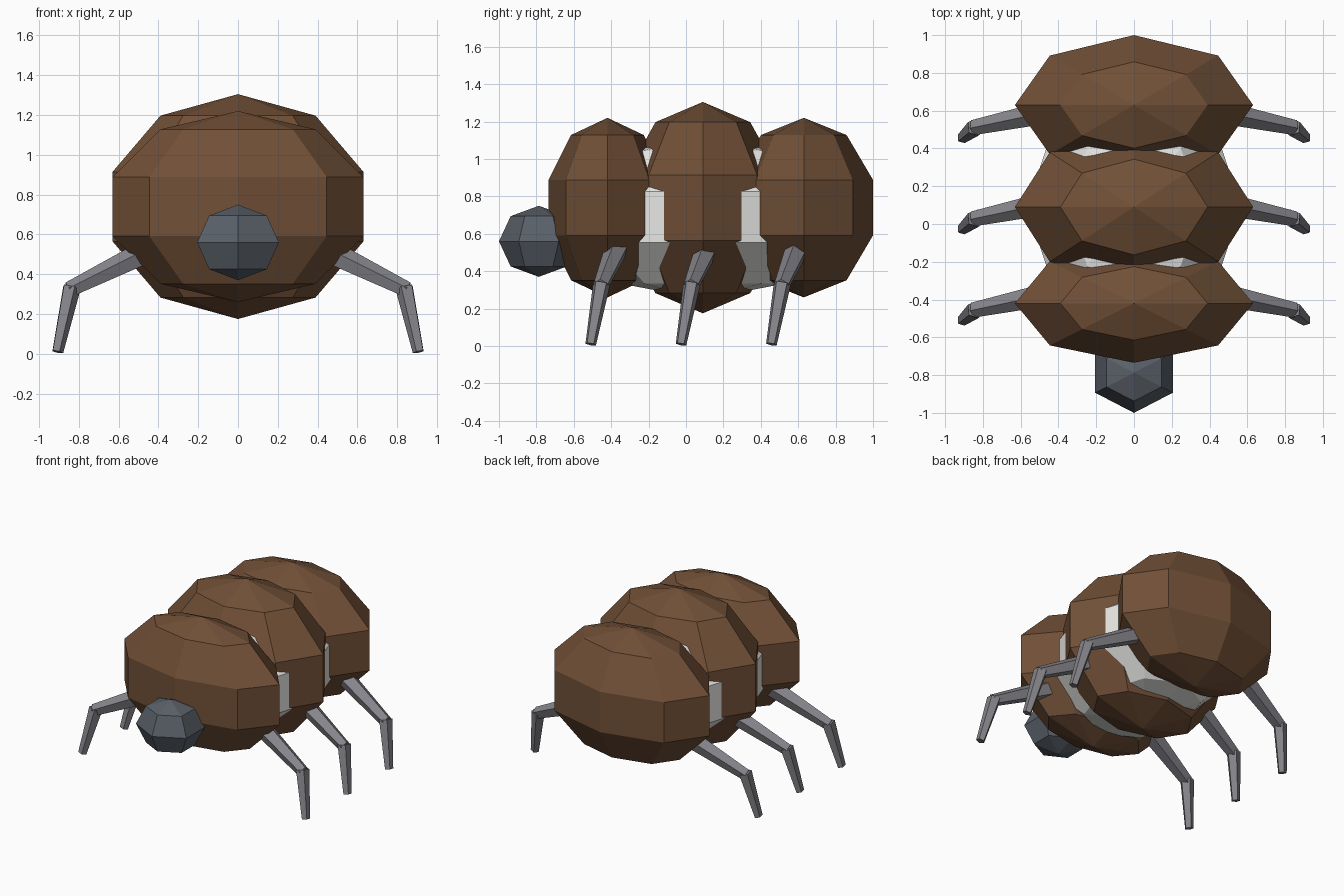
import bpy, bmesh
from mathutils import Vector, Matrix

if "Cube" in bpy.data.objects:
    bpy.data.objects.remove(bpy.data.objects["Cube"])


def material(name, rgb):
    m = bpy.data.materials.new(name)
    m.diffuse_color = (*rgb, 1)
    m.use_nodes = True
    m.node_tree.nodes["Principled BSDF"].inputs["Base Color"].default_value = m.diffuse_color
    return m


SHELL = material("brown shell", (0.165, 0.080, 0.038))
CORE = material("pale core", (0.80, 0.80, 0.78))
HEAD = material("slate head", (0.100, 0.116, 0.138))
LEG = material("grey legs", (0.235, 0.235, 0.26))


def finish(bm, name, mat):
    me = bpy.data.meshes.new(name)
    bmesh.ops.recalc_face_normals(bm, faces=bm.faces)
    bm.to_mesh(me)
    bm.free()
    me.materials.append(mat)
    ob = bpy.data.objects.new(name, me)
    bpy.context.collection.objects.link(ob)
    return ob


def ball(name, centre, radii, segments, rings, mat):
    """Low-poly ellipsoid with its poles on z and a vertex column on the y axis."""
    bm = bmesh.new()
    mtx = Matrix.Translation(centre) @ Matrix.Diagonal((*radii, 1))
    bmesh.ops.create_uvsphere(bm, u_segments=segments, v_segments=rings, radius=1, matrix=mtx)
    return finish(bm, name, mat)


def add_limb(bm, a, b, r1, r2):
    """Tapered five-sided rod from a to b."""
    a, b = Vector(a), Vector(b)
    d = b - a
    mtx = Matrix.Translation((a + b) / 2) @ d.to_track_quat('Z', 'Y').to_matrix().to_4x4()
    bmesh.ops.create_cone(bm, cap_ends=True, segments=5, radius1=r1, radius2=r2,
                          depth=d.length, matrix=mtx)


# Three shell segments
ball("front_shell", (0, -0.42, 0.74), (0.663, 0.331, 0.48), 8, 5, SHELL)
ball("middle_shell", (0, 0.09, 0.74), (0.663, 0.431, 0.565), 8, 5, SHELL)
ball("rear_shell", (0, 0.63, 0.74), (0.663, 0.389, 0.48), 8, 5, SHELL)

# Pale body showing in the gaps
ball("inner_body", (0, 0.09, 0.69), (0.596, 0.75, 0.44), 8, 5, CORE)

# Head
ball("head", (0, -0.787, 0.56), (0.237, 0.213, 0.19), 6, 4, HEAD)

# Three pairs of jointed legs
for label, y in (("front", -0.51), ("middle", -0.027), ("rear", 0.456)):
    for side, s in (("right", 1), ("left", -1)):
        bm = bmesh.new()
        add_limb(bm, (s * 0.42, y + 0.145, 0.53), (s * 0.85, y + 0.055, 0.32), 0.066, 0.042)
        add_limb(bm, (s * 0.838, y + 0.058, 0.335), (s * 0.908, y, 0.01), 0.048, 0.03)
        finish(bm, f"{label}_{side}_leg", LEG)
